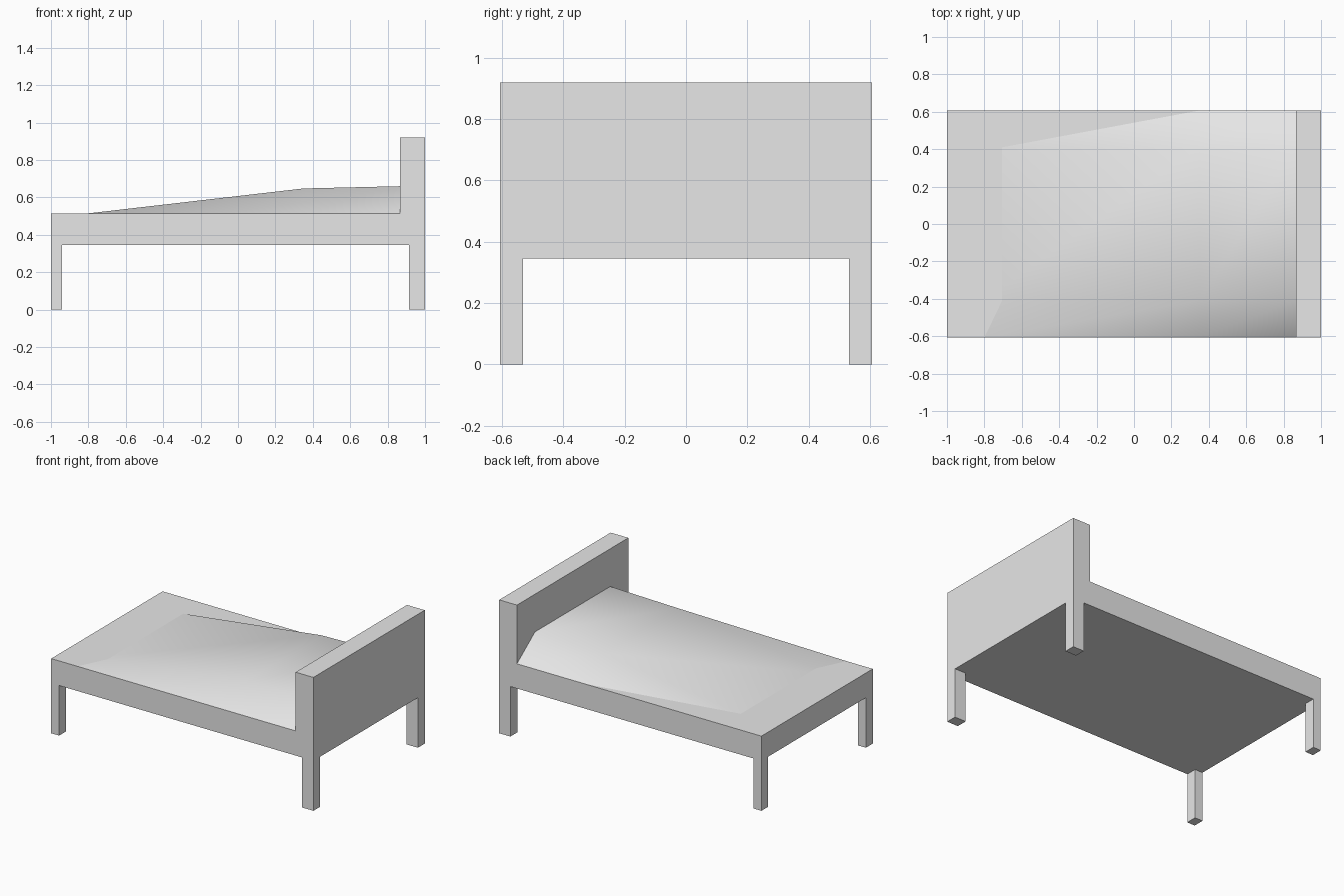
import bpy
import bmesh
import math

if "Cube" in bpy.data.objects:
    bpy.data.objects.remove(bpy.data.objects["Cube"], do_unlink=True)

# Main dimensions
HALF_W = 0.607
FOOT_X, BOARD_X, HEAD_X = -1.0, 0.865, 1.0
RAIL_BOTTOM, RAIL_TOP, BOARD_TOP = 0.345, 0.515, 0.92

grey = bpy.data.materials.new("plain grey")
grey.diffuse_color = (0.8, 0.8, 0.8, 1)
grey.use_nodes = True
grey.node_tree.nodes["Principled BSDF"].inputs["Base Color"].default_value = (0.8, 0.8, 0.8, 1)


def add_object(name, bm):
    bmesh.ops.recalc_face_normals(bm, faces=bm.faces)
    mesh = bpy.data.meshes.new(name)
    bm.to_mesh(mesh)
    bm.free()
    mesh.materials.append(grey)
    obj = bpy.data.objects.new(name, mesh)
    bpy.context.collection.objects.link(obj)
    return obj


def box(name, x, y, z, open_top=False):
    """Box between the low and high limits on each axis."""
    bm = bmesh.new()
    bmesh.ops.create_cube(bm, size=1)
    for v in bm.verts:
        v.co = [limits[1] if c > 0 else limits[0] for c, limits in zip(v.co, (x, y, z))]
    if open_top:
        top = [f for f in bm.faces if all(v.co.z == z[1] for v in f.verts)]
        bmesh.ops.delete(bm, geom=top, context='FACES_ONLY')
    return add_object(name, bm)


# Frame, open above where the mattress closes it, and headboard
box("frame", (FOOT_X, BOARD_X), (-HALF_W, HALF_W), (RAIL_BOTTOM, RAIL_TOP), open_top=True)
box("headboard", (BOARD_X, HEAD_X), (-HALF_W, HALF_W), (RAIL_BOTTOM, BOARD_TOP))

# Legs
for side, label in ((1, "left"), (-1, "right")):
    y = sorted((side * HALF_W, side * (HALF_W - 0.075)))
    box(f"foot_leg_{label}", (FOOT_X, -0.94), y, (0, RAIL_BOTTOM))
    box(f"head_leg_{label}", (0.915, HEAD_X), y, (0, RAIL_BOTTOM))

# Mattress cover: position along the bed and ridge height there
stations = [(FOOT_X, RAIL_TOP), (-0.8, 0.503), (0.35, 0.648), (BOARD_X, 0.66)]
RIDGE_Y = 0.41
bm = bmesh.new()
rows = []
for x, ridge in stations:
    section = [(-HALF_W, RAIL_TOP), (-RIDGE_Y, ridge), (RIDGE_Y, ridge), (HALF_W, RAIL_TOP)]
    rows.append([bm.verts.new((x, y, z)) for y, z in section])
for a, b in zip(rows, rows[1:]):
    for j in range(len(a) - 1):
        bm.faces.new((a[j], b[j], b[j + 1], a[j + 1]))
mattress = add_object("mattress", bm)
if mattress.data.polygons[0].normal.z < 0:
    mattress.data.flip_normals()

bpy.ops.object.select_all(action='DESELECT')
mattress.select_set(True)
bpy.context.view_layer.objects.active = mattress
bpy.ops.object.shade_smooth_by_angle(angle=math.radians(45))
